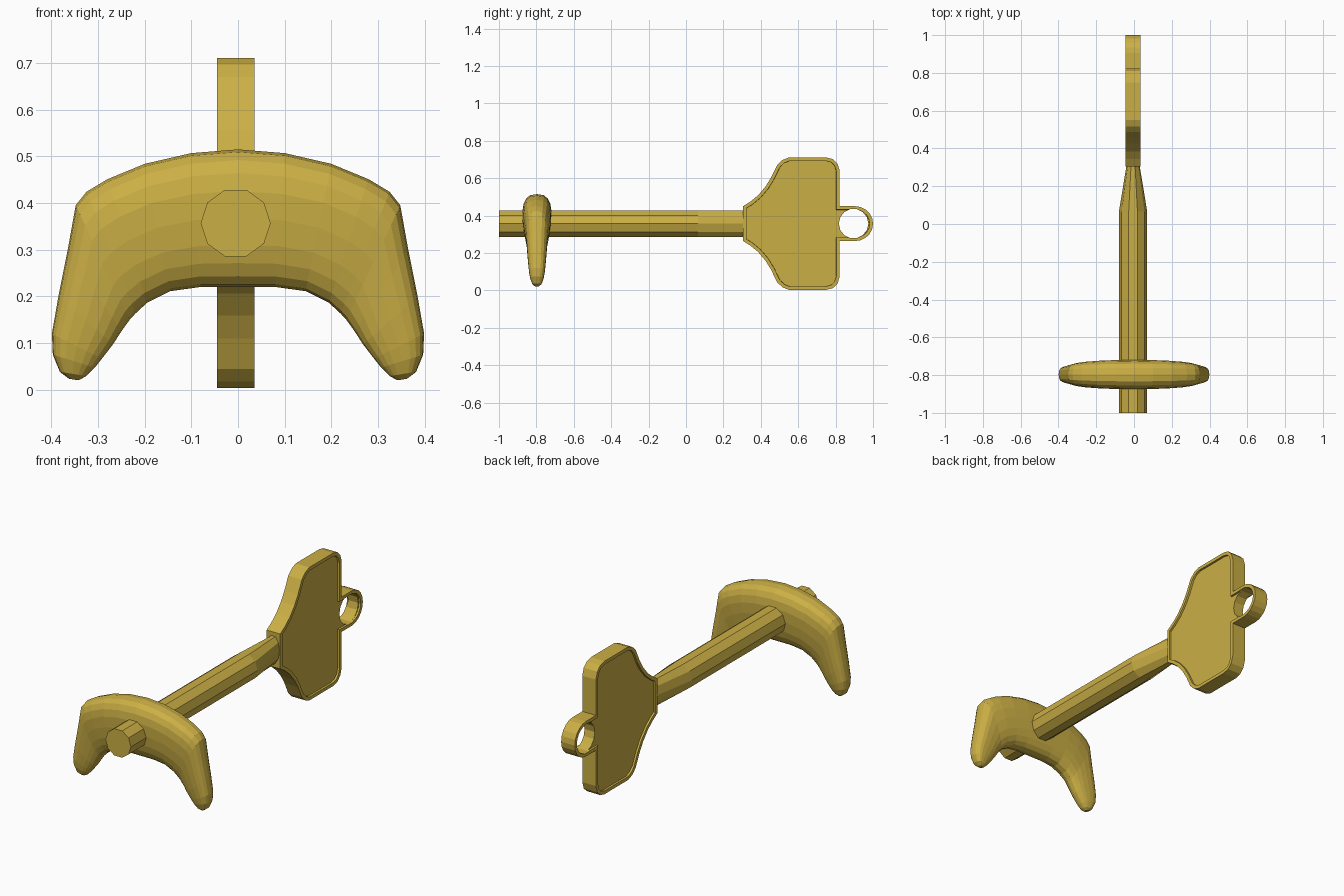
import bpy, bmesh, math
from mathutils import Vector

if "Cube" in bpy.data.objects:
    bpy.data.objects.remove(bpy.data.objects["Cube"])

CZ = 0.357          # height of the shaft axis
gold = bpy.data.materials.new("gold")
gold.diffuse_color = (0.6, 0.43, 0.06, 1)
gold.use_nodes = True
gold.node_tree.nodes["Principled BSDF"].inputs["Base Color"].default_value = gold.diffuse_color


def finish(name, bm):
    bmesh.ops.recalc_face_normals(bm, faces=bm.faces[:])
    me = bpy.data.meshes.new(name)
    bm.to_mesh(me)
    bm.free()
    me.materials.append(gold)
    ob = bpy.data.objects.new(name, me)
    bpy.context.collection.objects.link(ob)
    return ob


def loft(name, rings):
    """Skin a list of equal-length closed rings and cap both ends."""
    bm = bmesh.new()
    rows = [[bm.verts.new(p) for p in r] for r in rings]
    n = len(rows[0])
    for a, b in zip(rows, rows[1:]):
        for i in range(n):
            j = (i + 1) % n
            bm.faces.new((a[i], a[j], b[j], b[i]))
    bm.faces.new(rows[0])
    bm.faces.new(rows[-1])
    return finish(name, bm)


def decagon(y, rx):
    return [(-0.005 + rx * math.cos(k * math.pi / 5), y,
             CZ + 0.075 * math.sin(k * math.pi / 5)) for k in range(10)]


# Shaft: ten-sided rod flattened towards the plate
loft("shaft", [decagon(-1, 0.075), decagon(0.065, 0.075), decagon(0.32, 0.033)])

# Grip: arched handle with two legs; stations are (outer xz, inner xz, half thickness)
half = [((0, .515), (0, .22), .087), ((.1, .507), (.08, .22), .086),
        ((.2, .484), (.145, .211), .082), ((.28, .451), (.195, .186), .076),
        ((.325, .424), (.22, .163), .070), ((.348, .395), (.232, .15), .066),
        ((.365, .30), (.25, .125), .060), ((.385, .20), (.268, .097), .054),
        ((.399, .12), (.292, .066), .047), ((.397, .075), (.307, .047), .040),
        ((.382, .038), (.325, .029), .028), ((.362, .023), (.342, .02), .012)]


def section(a, b, t, side):
    a, b = Vector(a), Vector(b)
    ring = []
    for k in range(20):
        ang = k * math.pi / 10
        c, s = math.cos(ang), math.sin(ang)
        u = math.copysign(abs(c) ** 0.8, c)
        v = math.copysign(abs(s) ** 0.75, s)
        p = (a + b) / 2 + (a - b) / 2 * u
        ring.append((side * p.x, -0.797 + t * v * (0.88 + 0.12 * u), p.y))
    return ring


loft("grip", [section(*s, -1) for s in half[:0:-1]] + [section(*s, 1) for s in half])

# Plate: upper half outline in (y, z), mirrored below the axis, with the loop's round end
upper = [(.305, .45), (.345, .475), (.385, .508), (.425, .555), (.455, .604),
         (.487, .67), (.515, .697), (.55, .711), (.75, .711), (.785, .702),
         (.81, .678), (.822, .64), (.822, .45)]
arc = [(.906 + .094 * math.cos(a), CZ + .093 * math.sin(a))
       for a in (math.pi / 2 - k * math.pi / 10 for k in range(11))]
outline = upper + arc + [(y, 2 * CZ - z) for y, z in reversed(upper)]
bm = bmesh.new()
face = bm.faces.new([bm.verts.new((-0.045, y, z)) for y, z in outline])
ext = bmesh.ops.extrude_face_region(bm, geom=[face], use_keep_orig=True)
bmesh.ops.translate(bm, vec=(0.08, 0, 0),
                    verts=[v for v in ext["geom"] if isinstance(v, bmesh.types.BMVert)])
bmesh.ops.recalc_face_normals(bm, faces=bm.faces[:])
# raised rim around a recessed panel on both sides
for sign in (-1, 1):
    panel = [f for f in bm.faces if f.normal.x * sign > 0.9]
    bmesh.ops.inset_region(bm, faces=panel, thickness=0.018, use_even_offset=True)
    bmesh.ops.inset_region(bm, faces=panel, thickness=0.001, depth=-0.01,
                           use_even_offset=True)
plate = finish("key_plate", bm)

# Hole through the loop
bpy.ops.mesh.primitive_cylinder_add(vertices=14, radius=0.079, depth=0.4,
                                    location=(0, 0.896, CZ),
                                    rotation=(0, math.pi / 2, 0))
cutter = bpy.context.object
cutter.name = "hole_cutter"
cutter.hide_render = True
mod = plate.modifiers.new("hole", 'BOOLEAN')
mod.operation = 'DIFFERENCE'
mod.solver = 'EXACT'
mod.object = cutter
bpy.context.view_layer.objects.active = plate
bpy.ops.object.modifier_apply(modifier="hole")
bpy.data.objects.remove(cutter)
